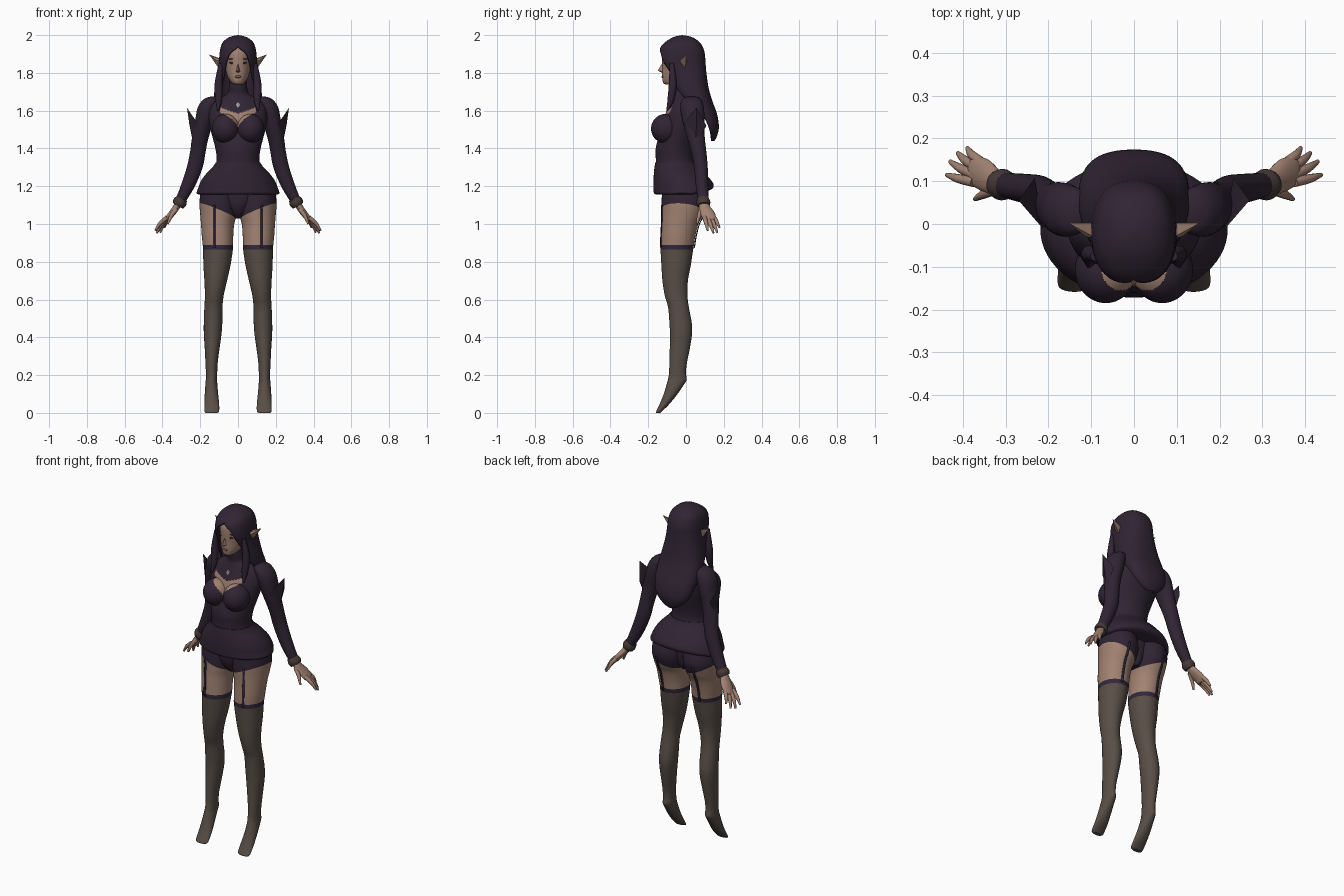
import bpy, bmesh, math
from mathutils import Vector, Matrix

if "Cube" in bpy.data.objects:
    bpy.data.objects.remove(bpy.data.objects["Cube"])


def colour(name, r, g, b):
    m = bpy.data.materials.new(name)
    m.diffuse_color = (r, g, b, 1)
    m.use_nodes = True
    m.node_tree.nodes["Principled BSDF"].inputs["Base Color"].default_value = m.diffuse_color
    return m


PLUM = colour("dark plum", 0.030, 0.018, 0.034)
SKIN = colour("skin", 0.36, 0.225, 0.17)
SHEER = colour("sheer stocking", 0.098, 0.076, 0.062)
BAND = colour("violet band", 0.031, 0.021, 0.045)
CUFF = colour("brown cuff", 0.060, 0.040, 0.036)
LIP = colour("lip", 0.20, 0.10, 0.085)
SILVER = colour("silver", 0.45, 0.42, 0.42)


def finish(name, bm, mats, mirror=False, rule=None):
    """Turn a bmesh into an object; rule(face centre) picks the material."""
    bmesh.ops.recalc_face_normals(bm, faces=bm.faces)
    if rule:
        for f in bm.faces:
            f.material_index = rule(f.calc_center_median())
    me = bpy.data.meshes.new(name)
    bm.to_mesh(me)
    bm.free()
    ob = bpy.data.objects.new(name, me)
    bpy.context.collection.objects.link(ob)
    for m in mats:
        me.materials.append(m)
    if mirror:
        ob.modifiers.new("mirror", 'MIRROR').use_mirror_merge = False
    return ob


def sample(rows, n):
    """Smooth interpolation between key rows."""
    out, last = [], len(rows) - 1
    for i in range(last):
        p0, p1, p2, p3 = (rows[max(0, min(last, i + k))] for k in (-1, 0, 1, 2))
        for s in range(n):
            t = s / n
            out.append([0.5 * (2 * b + (c - a) * t + (2 * a - 5 * b + 4 * c - d) * t * t
                               + (3 * b - a - 3 * c + d) * t ** 3)
                        for a, b, c, d in zip(p0, p1, p2, p3)])
    return out + [list(rows[-1])]


def sides(rows):
    """Centred rows (z, half width, front, back, ...) to (z, x0, x1, y0, y1, ...)."""
    return [(r[0], -r[1], r[1]) + tuple(r[2:]) for r in rows]


def loft(rows, seg=32, n=4, p=1.0):
    """Stack of horizontal ovals; a sixth value opens the front by that angle."""
    bm, rings = bmesh.new(), []
    is_open = len(rows[0]) > 5
    for r in sample(rows, n):
        z, x0, x1, y0, y1 = r[:5]
        gap = math.radians(max(0, r[5])) if is_open else 0
        ring = []
        for k in range(seg + is_open):
            a = gap + (2 * math.pi - 2 * gap) * k / seg
            s, c = math.sin(a), math.cos(a)
            s, c = (math.copysign(abs(v) ** p, v) for v in (s, c))
            ring.append(bm.verts.new(((x0 + x1) / 2 + (x1 - x0) / 2 * s,
                                      (y0 + y1) / 2 - (y1 - y0) / 2 * c, z)))
        rings.append(ring)
    for a, b in zip(rings, rings[1:]):
        for k in range(seg):
            j = (k + 1) % len(a)
            bm.faces.new((a[k], a[j], b[j], b[k]))
    if is_open:
        bmesh.ops.remove_doubles(bm, verts=bm.verts, dist=0.0008)
    else:
        bm.faces.new(rings[0])
        bm.faces.new(rings[-1])
    return bm


def tube(bm, pts, seg=12, n=4):
    """Round tapering limb along (x, y, z, radius) points."""
    pts, rings = sample(pts, n), []
    for i, q in enumerate(pts):
        d = Vector(pts[min(i + 1, len(pts) - 1)][:3]) - Vector(pts[max(i - 1, 0)][:3])
        u = d.cross(Vector((0, 1, 0))).normalized()
        v = d.cross(u).normalized()
        rings.append([bm.verts.new(Vector(q[:3]) + q[3] * (u * math.cos(a) + v * math.sin(a)))
                      for a in (2 * math.pi * k / seg for k in range(seg))])
    for a, b in zip(rings, rings[1:]):
        for k in range(seg):
            bm.faces.new((a[k], a[(k + 1) % seg], b[(k + 1) % seg], b[k]))
    bm.faces.new(rings[0])
    bm.faces.new(rings[-1])


def ball(name, at, size, mats, seg=24, mirror=True, rule=None):
    bm = bmesh.new()
    bmesh.ops.create_uvsphere(bm, u_segments=seg, v_segments=seg * 3 // 4, radius=1,
                              matrix=Matrix.Translation(at) @ Matrix.Diagonal((*size, 1)))
    return finish(name, bm, mats, mirror, rule)


def hull(name, pts, mat, mirror=True):
    bm = bmesh.new()
    for q in pts:
        bm.verts.new(q)
    bmesh.ops.convex_hull(bm, input=bm.verts)
    return finish(name, bm, [mat], mirror)


# Torso and bust with a sweetheart opening
def neckline(c):
    x = abs(c.x)
    return int(c.y < -0.02 and x < 0.095 and 1.50 + 0.3 * x ** 0.5 < c.z < 1.585 + 0.35 * x)


finish("bodice", loft(sides([
    (1.28, .125, -.16, .06), (1.34, .113, -.16, .045), (1.40, .12, -.16, .05),
    (1.46, .135, -.145, .065), (1.52, .15, -.125, .08), (1.58, .155, -.11, .09),
    (1.63, .14, -.09, .085), (1.665, .10, -.076, .07), (1.69, .058, -.07, .04),
    (1.73, .047, -.075, .02), (1.765, .044, -.075, .02)]), 112, 10), [PLUM, SKIN], rule=neckline)
ball("bust", (.066, -.107, 1.505), (.072, .078, .078), [PLUM, SKIN], 72, rule=neckline)
hull("pendant", [(x, y, z) for y in (-.096, -.088) for x, z in
                 ((0, 1.65), (.012, 1.633), (0, 1.612), (-.012, 1.633))], SILVER, False)

# Flared peplum, lifted at the back of the hem
bm = loft(sides([
    (1.325, .118, -.163, .05), (1.30, .135, -.167, .068), (1.27, .165, -.17, .10),
    (1.23, .195, -.172, .13), (1.19, .211, -.172, .146), (1.163, .219, -.17, .143),
    (1.155, .20, -.155, .125)]), 64, 4)
for v in bm.verts:
    v.co.z += .25 * max(0, v.co.y - .03) * max(0, min(1, (1.25 - v.co.z) / .09))
finish("peplum", bm, [PLUM])

# Legs: shorts, bare thigh, band and stocking on one surface
LEG = [(1.22, .01, .19, -.12, .08), (1.12, .0, .204, -.13, .108), (1.05, .006, .20, -.13, .09),
       (1.0, .02, .196, -.13, .066), (.94, .025, .192, -.133, .05), (.89, .026, .187, -.135, .042),
       (.865, .027, .185, -.135, .038), (.78, .04, .183, -.13, .025), (.70, .058, .178, -.125, .01),
       (.62, .076, .175, -.112, .008), (.56, .082, .178, -.095, .015), (.48, .083, .181, -.088, .03),
       (.42, .087, .181, -.085, .032), (.34, .098, .176, -.086, .02), (.26, .108, .172, -.088, .004),
       (.21, .11, .17, -.09, .0), (.18, .11, .17, -.095, .004), (.16, .11, .172, -.10, -.004),
       (.10, .105, .176, -.118, -.045), (.05, .10, .178, -.138, -.085),
       (.01, .10, .178, -.157, -.125), (0, .11, .17, -.158, -.135)]
hem_at, hem_dir = Vector((.02, 0, 1.03)), Vector((-.42, .1, 1)).normalized()


def leg_zone(c):
    if (c - hem_at).dot(hem_dir) > 0:
        return 0
    return 1 if c.z > .89 else 2 if c.z > .865 else 3


bm = loft(LEG, 40, 4)
bmesh.ops.bisect_plane(bm, geom=bm.verts[:] + bm.edges[:] + bm.faces[:],
                       plane_co=hem_at, plane_no=hem_dir)
finish("leg", bm, [PLUM, SKIN, BAND, SHEER], True, leg_zone)
finish("shorts_gusset", loft(sides([
    (1.22, .15, -.12, .06), (1.12, .10, -.122, .06), (1.06, .05, -.10, .05),
    (1.03, .025, -.07, .03)]), 32), [PLUM])

# Garter straps lying on the thigh, front and back
bm = bmesh.new()
for side, sx in ((-1, .127), (1, .12)):
    prev = None
    for z, x0, x1, y0, y1 in sample(LEG, 4):
        if .87 < z < 1.12:
            pair = []
            for x in (sx - .006, sx + .006):
                c = math.sqrt(1 - ((x - (x0 + x1) / 2) / ((x1 - x0) / 2)) ** 2)
                pair.append(bm.verts.new((x, (y0 + y1) / 2 + side * ((y1 - y0) / 2 * c + .004), z)))
            if prev:
                bm.faces.new((prev[0], prev[1], pair[1], pair[0]))
            prev = pair
straps = finish("garter_straps", bm, [BAND], True)
straps.modifiers.new("thickness", 'SOLIDIFY').thickness = .004

# Sleeves, cuffs and pointed shoulder fins; arm rows are (z, x, y, rx, ry)
ARM = [(1.675, .13, .03, .015, .02), (1.66, .14, .03, .042, .05), (1.62, .16, .032, .052, .062),
       (1.56, .175, .038, .05, .06), (1.50, .19, .045, .047, .052), (1.44, .203, .056, .043, .045),
       (1.38, .213, .068, .041, .04), (1.30, .229, .079, .042, .036), (1.20, .266, .085, .038, .033),
       (1.115, .308, .092, .029, .028)]
finish("sleeve", loft([(z, x - a, x + a, y - b, y + b) for z, x, y, a, b in ARM], 32), [PLUM], True)
bm = bmesh.new()
tube(bm, [(.297, .09, 1.135, .030), (.308, .092, 1.115, .037), (.318, .094, 1.098, .032)], 20)
finish("cuff", bm, [CUFF], True)
hull("shoulder_fin", [(.27, .055, 1.615), (.212, -.012, 1.53), (.232, .108, 1.52),
                      (.236, .052, 1.42), (.258, .055, 1.53)], PLUM)

# Hands with splayed fingers
finish("palm", loft([(1.115, .295, .332, .07, .115), (1.09, .305, .347, .068, .13),
                     (1.06, .325, .368, .074, .152), (1.03, .35, .388, .086, .158),
                     (1.015, .364, .388, .096, .15)], 20), [SKIN], True)
bm = bmesh.new()
for a, b in (((.375, .098, 1.035), (.438, .115, .965)), ((.374, .115, 1.03), (.43, .146, .952)),
             ((.368, .132, 1.03), (.412, .166, .955)), ((.358, .145, 1.04), (.39, .178, .98)),
             ((.325, .08, 1.08), (.372, .058, 1.0))):
    m = [(u + v) / 2 for u, v in zip(a, b)]
    tube(bm, [(*a, .012), (m[0] + .005, m[1], m[2] + .004, .0105), (*b, .005)], 10, 3)
finish("fingers", bm, [SKIN], True)

# Head and face
finish("head", loft(sides([
    (1.738, .02, -.108, -.06), (1.75, .036, -.122, -.02), (1.78, .055, -.126, .03),
    (1.82, .066, -.125, .06), (1.86, .072, -.127, .075), (1.91, .074, -.125, .08),
    (1.95, .06, -.10, .06)]), 40), [SKIN])
hull("nose", [(0, -.15, 1.812), (.013, -.12, 1.806), (-.013, -.12, 1.806),
              (0, -.12, 1.86), (0, -.125, 1.80)], SKIN, False)
ball("lips", (0, -.123, 1.78), (.018, .007, .007), [LIP], 16, False)
ball("eye", (.031, -.1145, 1.853), (.016, .005, .006), [PLUM], 16)
ball("brow", (.033, -.115, 1.874), (.02, .005, .003), [CUFF], 16)
hull("ear", [(.085, -.035, 1.865), (.085, .002, 1.872), (.085, -.02, 1.822), (.106, -.003, 1.83),
             (.112, -.03, 1.866), (.153, .002, 1.898)], SKIN)

# Long hair, parted around the face, falling down the back
hair = finish("hair", loft(sides([
    (2.0, .0003, -.0203, -.0197, 0), (1.99, .045, -.065, .03, 0), (1.965, .078, -.108, .07, 0),
    (1.935, .092, -.135, .09, 2), (1.90, .098, -.142, .10, 24), (1.86, .101, -.138, .103, 34),
    (1.80, .107, -.105, .108, 40), (1.72, .122, -.075, .12, 46), (1.65, .13, -.03, .14, 60),
    (1.58, .125, .02, .165, 85), (1.51, .105, .06, .174, 92), (1.46, .06, .09, .162, 95),
    (1.44, .02, .11, .15, 95)]), 56, 4, .85), [PLUM])
hair.modifiers.new("thickness", 'SOLIDIFY').thickness = .01
bm = bmesh.new()
tube(bm, [(.09, -.075, 1.85, .012), (.103, -.07, 1.74, .021), (.102, -.08, 1.66, .018),
          (.106, -.1, 1.60, .004)])
finish("front_lock", bm, [PLUM], True)

# Smooth shading with crisp edges
for ob in bpy.context.scene.objects:
    ob.select_set(True)
    bpy.context.view_layer.objects.active = ob
bpy.ops.object.shade_smooth_by_angle(angle=math.radians(40))
